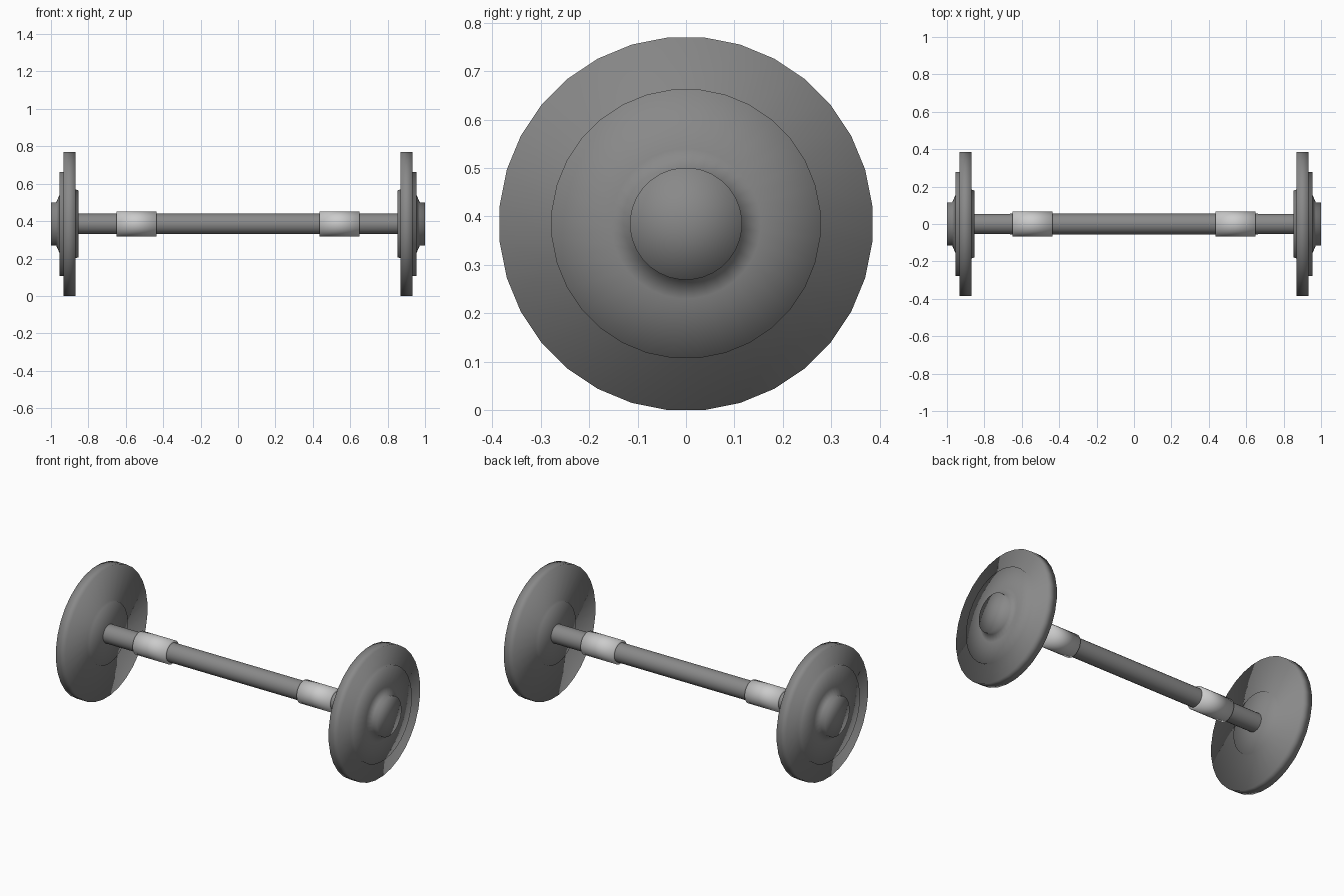
import bpy, bmesh, math

if "Cube" in bpy.data.objects:
    bpy.data.objects.remove(bpy.data.objects["Cube"])

AXLE_Z = 0.385


def material(name, v):
    m = bpy.data.materials.new(name)
    m.diffuse_color = (v, v, v, 1)
    m.use_nodes = True
    m.node_tree.nodes["Principled BSDF"].inputs["Base Color"].default_value = m.diffuse_color
    return m


steel = material("dark_steel", 0.25)
bright = material("bright_steel", 0.60)


def lathe(name, profile, sides, mat):
    """Revolve (x, radius) points around the axle line; radius 0 closes to a tip."""
    bm = bmesh.new()
    rings = []
    for x, r in profile:
        if r == 0:
            rings.append([bm.verts.new((x, 0, AXLE_Z))])
            continue
        ring = []
        for i in range(sides):
            a = 2 * math.pi * (i + 0.5) / sides
            ring.append(bm.verts.new((x, r * math.cos(a), AXLE_Z + r * math.sin(a))))
        rings.append(ring)
    for a, b in zip(rings, rings[1:]):
        for i in range(sides):
            j = (i + 1) % sides
            quad = [a[i % len(a)], a[j % len(a)], b[j % len(b)], b[i % len(b)]]
            bm.faces.new(list(dict.fromkeys(quad)))
    bmesh.ops.recalc_face_normals(bm, faces=bm.faces)
    for f in bm.faces:
        f.smooth = True
    me = bpy.data.meshes.new(name)
    bm.to_mesh(me)
    bm.free()
    me.materials.append(mat)
    ob = bpy.data.objects.new(name, me)
    bpy.context.collection.objects.link(ob)
    return ob


# Wheel: inner boss, rim, raised disc, tapered hub cap
wheel = [(0.854, 0), (0.854, 0.18), (0.869, 0.185), (0.869, 0.3868),
         (0.934, 0.3868), (0.934, 0.279), (0.955, 0.279), (0.955, 0.155),
         (0.972, 0.116), (1.0, 0.116), (1.0, 0)]
# Bearing collar, a sleeve around the axle
collar = [(0.435, 0.05), (0.435, 0.068), (0.65, 0.068), (0.65, 0.05)]

for side, s in (("left", -1), ("right", 1)):
    lathe(side + "_wheel", [(s * x, r) for x, r in wheel], 32, steel)
    lathe(side + "_collar", [(s * x, r) for x, r in collar], 24, bright)

# Axle
lathe("axle", [(-0.86, 0.055), (-0.5, 0.0555), (0.5, 0.0555), (0.86, 0.055)], 24, steel)
